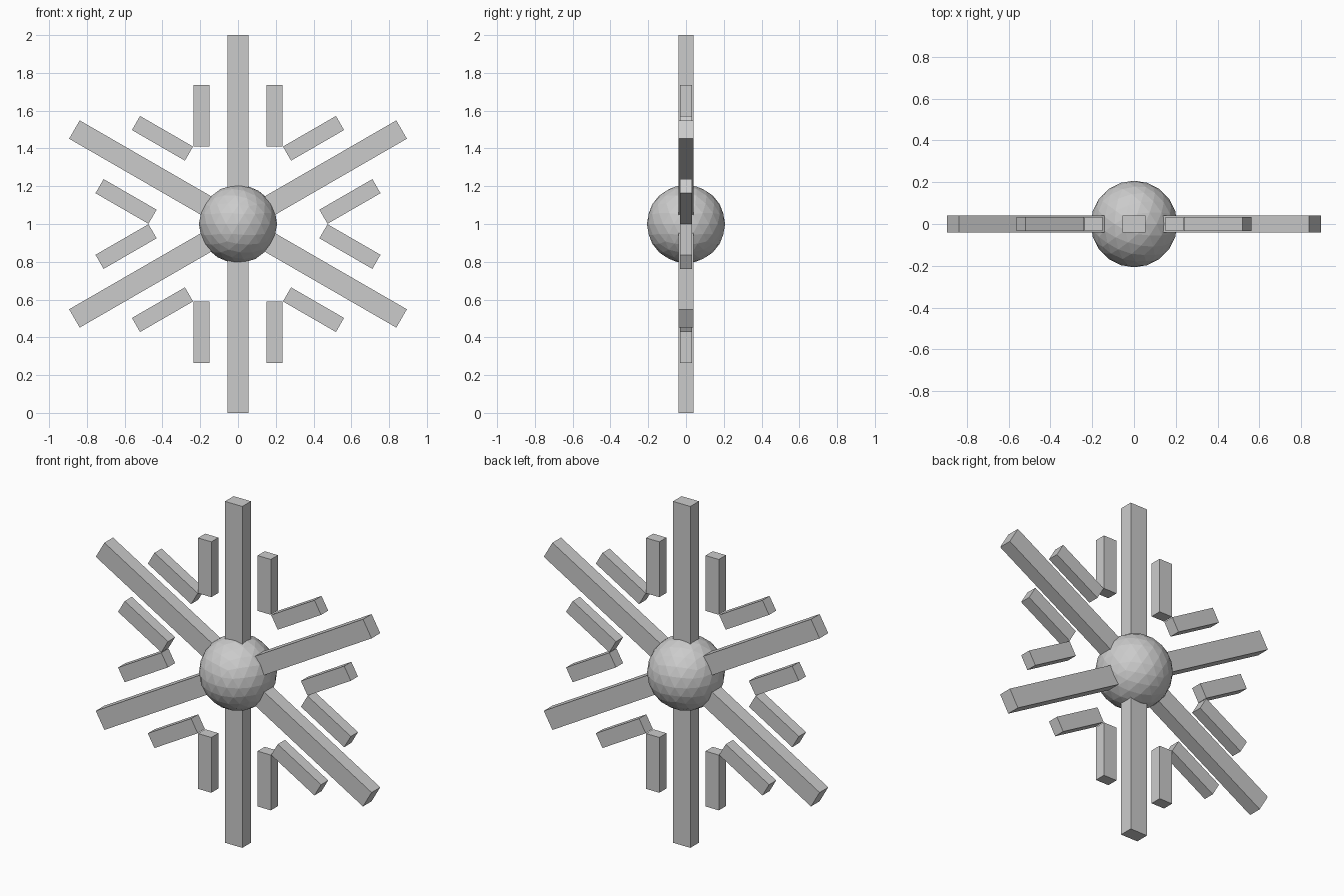
import bpy
from math import radians, cos, sin
from mathutils import Matrix, Vector

if "Cube" in bpy.data.objects:
    bpy.data.objects.remove(bpy.data.objects["Cube"])

CENTRE = Matrix.Translation((0, 0, 1))


def bar(name, angle, side, start, end, width, depth):
    """Box running outward along a spoke at the given angle, offset sideways."""
    bpy.ops.mesh.primitive_cube_add(size=1)
    ob = bpy.context.object
    ob.name = name
    place = Matrix.Translation((side, 0, (start + end) / 2))
    scale = Matrix.Diagonal((width, depth, end - start, 1))
    ob.data.transform(CENTRE @ Matrix.Rotation(radians(angle), 4, 'Y') @ place @ scale)
    return ob


# faceted hub
bpy.ops.mesh.primitive_ico_sphere_add(subdivisions=3, radius=0.207, location=(0, 0, 1))
bpy.context.object.name = "hub"

# six spokes, each with a pair of parallel side bars
for i in range(6):
    a = i * 60
    bar(f"arm_{i + 1}", a, 0, 0, 1.0, 0.112, 0.08)
    for tag, s in (("left", -1), ("right", 1)):
        bar(f"branch_{i + 1}_{tag}", a, s * 0.193, 0.411, 0.735, 0.086, 0.066)
